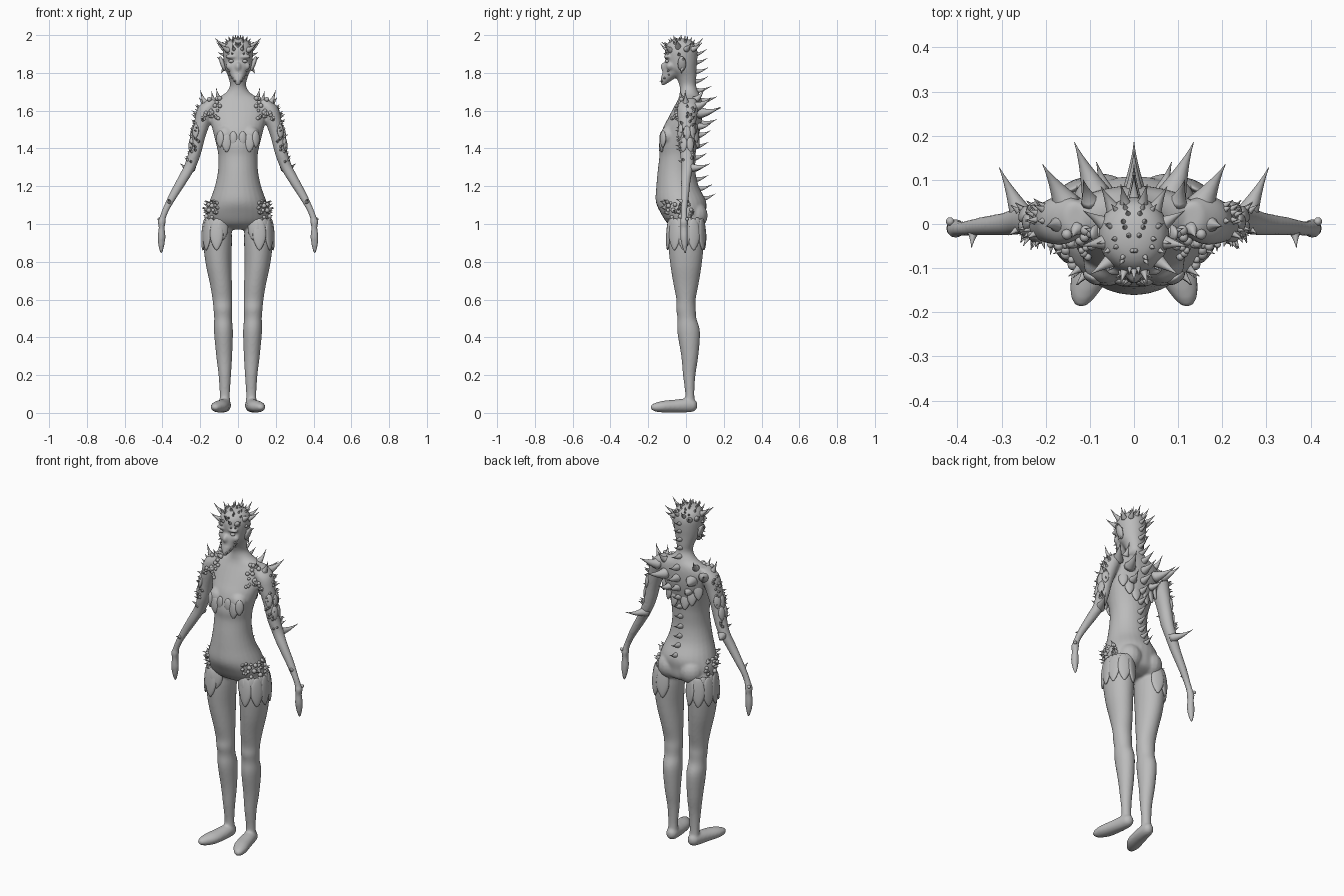
import bpy, bmesh, math, random
from mathutils import Vector, Matrix
from mathutils.bvhtree import BVHTree

if "Cube" in bpy.data.objects:
    bpy.data.objects.remove(bpy.data.objects["Cube"])

random.seed(4)
skin = bpy.data.materials.new("grey skin")
skin.diffuse_color = (0.5, 0.5, 0.5, 1)
skin.use_nodes = True
skin.node_tree.nodes["Principled BSDF"].inputs["Base Color"].default_value = skin.diffuse_color


def finish(name, bm):
    bmesh.ops.recalc_face_normals(bm, faces=bm.faces)
    mesh = bpy.data.meshes.new(name)
    bm.to_mesh(mesh)
    bm.free()
    mesh.materials.append(skin)
    for p in mesh.polygons:
        p.use_smooth = True
    obj = bpy.data.objects.new(name, mesh)
    bpy.context.collection.objects.link(obj)
    return obj


def skin_rings(bm, rings):
    loops = [[bm.verts.new(p) for p in r] for r in rings]
    n = len(loops[0])
    for a, b in zip(loops, loops[1:]):
        for i in range(n):
            bm.faces.new((a[i], a[(i + 1) % n], b[(i + 1) % n], b[i]))
    bm.faces.new(loops[0])
    bm.faces.new(loops[-1])


def loft(bm, rows, side=1, upright=False, n=28, steps=4):
    """Smooth tube through ellipses given as x, y, z, radius a, radius b."""
    def spline(a, b, c, d, t):
        return b + 0.5 * t * (c - a + t * (2*a - 5*b + 4*c - d + t * (3*(b - c) + d - a)))
    keys = [rows[0]] + rows + [rows[-1]]
    path = [[spline(*v, k / steps) for v in zip(*keys[i:i + 4])]
            for i in range(len(rows) - 1) for k in range(steps)] + [rows[-1]]
    rings = []
    for x, y, z, a, b in path:
        ring = []
        for i in range(n):
            c, s = a * math.cos(math.tau * i / n), b * math.sin(math.tau * i / n)
            ring.append((side * (x + c), y, z + s) if upright else (side * (x + c), y + s, z))
        rings.append(ring)
    skin_rings(bm, rings)


def ball(bm, pos, size, rot=Matrix(), u=16, v=10):
    bmesh.ops.create_uvsphere(bm, u_segments=u, v_segments=v, radius=1,
                              matrix=Matrix.Translation(pos) @ rot @ Matrix.Diagonal((*size, 1)))


def spike(bm, base, tip, r, bend=0.0, n=10):
    """Curved thorn with a flared foot."""
    base, tip = Vector(base), Vector(tip)
    q = (tip - base).to_track_quat('Z', 'Y')
    rings = []
    for k in range(8):
        t = k / 7
        c = base.lerp(tip, t) - Vector((0, 0, bend * math.sin(math.pi * t)))
        rad = r * (1 - t) ** 1.35 + 0.0008
        rings.append([c + q @ Vector((rad * math.cos(math.tau * i / n),
                                      rad * math.sin(math.tau * i / n), 0)) for i in range(n)])
    skin_rings(bm, rings)


def petal(bm, pos, normal, width, length, thick=0.012, flare=0.12):
    """Hanging scale with a pointed lower end; pos is its middle."""
    nrm = Vector(normal)
    nrm.z = 0
    nrm.normalize()
    down = (Vector((0, 0, -1)) + nrm * flare).normalized()
    tan = nrm.cross(down).normalized()
    out = down.cross(tan)
    res = bmesh.ops.create_uvsphere(bm, u_segments=16, v_segments=12, radius=1)
    for vert in res["verts"]:
        x, y, z = vert.co
        taper = 1 - 0.45 * max(z, 0) ** 2
        vert.co = Vector(pos) + tan * x * width * taper + out * y * thick + down * z * length / 2


# Body: torso, head, limbs and feet fused into one skin
bm = bmesh.new()
loft(bm, [(0, 0, .97, .08, .04), (0, 0, 1.0, .15, .095), (0, -.015, 1.06, .165, .12),
          (0, -.027, 1.12, .15, .133), (0, -.045, 1.2, .122, .112), (0, -.05, 1.28, .106, .1),
          (0, -.045, 1.36, .104, .096), (0, -.043, 1.42, .115, .1), (0, -.025, 1.5, .135, .1),
          (0, -.005, 1.56, .15, .09), (0, .012, 1.62, .155, .075), (0, .02, 1.66, .125, .062),
          (0, .018, 1.69, .07, .052), (0, .01, 1.73, .043, .044), (0, 0, 1.78, .052, .055),
          (0, -.02, 1.82, .068, .076), (0, -.025, 1.87, .077, .085), (0, -.026, 1.92, .08, .086),
          (0, -.026, 1.955, .068, .073), (0, -.026, 1.976, .04, .045), (0, -.026, 1.983, .008, .008)])
# Jaw, nose, lips
loft(bm, [(0, -.122, 1.735, .008, .008), (0, -.105, 1.76, .026, .03), (0, -.075, 1.8, .046, .05),
          (0, -.065, 1.85, .056, .05), (0, -.05, 1.88, .04, .03)])
ball(bm, (0, -.117, 1.832), (.016, .018, .024))
ball(bm, (0, -.114, 1.785), (.03, .016, .009))
for s in (1, -1):
    ball(bm, (s * .038, -.1, 1.885), (.03, .02, .01))
    ball(bm, (s * .045, -.085, 1.835), (.02, .02, .02))
    ball(bm, (s * .07, .045, 1.045), (.07, .07, .075))
    ball(bm, (s * .065, -.09, 1.47), (.05, .045, .05))
    loft(bm, [(.1, 0, 1.03, .06, .08), (.108, 0, .93, .076, .095), (.104, 0, .8, .069, .085),
              (.09, 0, .68, .058, .066), (.083, 0, .6, .052, .051), (.08, 0, .55, .05, .052),
              (.079, .005, .5, .047, .05), (.077, .014, .43, .05, .06), (.073, .02, .3, .042, .045),
              (.07, .017, .2, .033, .033), (.07, .02, .1, .027, .024), (.07, .02, .04, .03, .03)], s)
    loft(bm, [(.13, .015, 1.665, .025, .035), (.16, .01, 1.62, .05, .055), (.185, .005, 1.55, .045, .05),
              (.21, .005, 1.46, .037, .042), (.228, .005, 1.38, .034, .038), (.252, .008, 1.31, .033, .032),
              (.29, 0, 1.24, .031, .026), (.343, -.005, 1.15, .025, .021), (.38, -.01, 1.08, .019, .017),
              (.4, -.01, 1.03, .018, .018), (.404, -.01, 1.01, .021, .022), (.404, -.01, .98, .016, .019),
              (.405, -.01, .93, .021, .02), (.406, -.007, .88, .015, .014), (.406, -.004, .845, .005, .005)], s)
    loft(bm, [(.068, .06, .04, .01, .012), (.07, .045, .04, .028, .03), (.073, .01, .04, .036, .037),
              (.085, -.06, .036, .042, .034), (.1, -.12, .033, .043, .031), (.115, -.165, .03, .028, .022),
              (.12, -.187, .03, .01, .009)], s, upright=True)
body = finish("body", bm)
mod = body.modifiers.new("fuse", 'REMESH')
mod.mode, mod.voxel_size, mod.use_smooth_shade = 'VOXEL', 0.007, True
mod = body.modifiers.new("soften", 'SMOOTH')
mod.factor, mod.iterations = 0.5, 4
bpy.context.view_layer.update()
tree = BVHTree.FromObject(body, bpy.context.evaluated_depsgraph_get())


def around(cx, cy, z, deg):
    """Skin point and normal seen from a direction round a vertical axis."""
    a = math.radians(deg)
    d = Vector((math.cos(a), math.sin(a), 0))
    hit = tree.ray_cast(Vector((cx, cy, z)) + d * .35, -d)
    return (hit[0], hit[1]) if hit[0] else tree.find_nearest((cx, cy, z))[:2]


def flip(v, s):
    return Vector((v[0] * s, v[1], v[2]))


def thorn(bm, spot, s, length, r, lift=.35):
    """Small spike standing out of the skin."""
    p, n = spot
    d = (n + Vector((0, 0, lift))).normalized()
    spike(bm, flip(p - n * .006, s), flip(p + d * length, s), r)


# Spine spikes: height, tip y, foot radius
bm = bmesh.new()
for z, ty, r in [(1.91, .11, .014), (1.865, .115, .014), (1.815, .12, .015), (1.765, .115, .016),
                 (1.715, .135, .018), (1.66, .165, .022), (1.6, .185, .026), (1.54, .165, .023),
                 (1.48, .13, .02), (1.42, .12, .018), (1.36, .11, .018), (1.3, .115, .018),
                 (1.245, .12, .018), (1.195, .14, .018), (1.145, .155, .018)]:
    p, n = around(0, -.02, z, 90)
    spike(bm, p - Vector((0, .012, .01)), (0, ty, z + .015), r, .006)
finish("spine_spikes", bm)

# Large shoulder and elbow spikes
bm = bmesh.new()
for s in (1, -1):
    for base, tip, r in [((.085, .065, 1.59), (.135, .185, 1.62), .034),
                         ((.15, .04, 1.62), (.207, .135, 1.67), .034),
                         ((.06, .06, 1.52), (.085, .14, 1.54), .024),
                         ((.1, .05, 1.66), (.115, .1, 1.72), .02),
                         ((.17, .0, 1.64), (.2, -.005, 1.71), .02),
                         ((.13, -.01, 1.66), (.14, -.03, 1.705), .015),
                         ((.25, .01, 1.3), (.305, .128, 1.32), .03)]:
        spike(bm, flip(base, s), flip(tip, s), r, .01)
finish("shoulder_and_elbow_spikes", bm)

# Crown of horns and small scalp thorns
bm = bmesh.new()
for s in (1, -1):
    for base, tip, r in [((.06, -.04, 1.935), (.122, -.05, 1.985), .02),
                         ((.05, -.08, 1.92), (.1, -.115, 1.96), .018),
                         ((.065, .0, 1.925), (.115, .03, 1.965), .018),
                         ((.045, .03, 1.925), (.075, .085, 1.96), .018),
                         ((.068, -.035, 1.9), (.105, -.04, 1.91), .012),
                         ((.018, .04, 1.94), (.03, .09, 1.985), .014),
                         ((.02, -.1, 1.925), (.03, -.135, 1.955), .011)]:
        spike(bm, flip(base, s), flip(tip, s), r, .006)
    for i in range(16):
        a, d = i * 2.4, .012 + .065 * math.sqrt(i / 16)
        p, n = tree.ray_cast(Vector((abs(d * math.cos(a)), -.026 + d * math.sin(a), 2.1)), Vector((0, 0, -1)))[:2]
        thorn(bm, (p, n), s, .02, .007, .3)
spike(bm, (0, -.09, 1.93), (0, -.13, 1.965), .012)
finish("head_horns", bm)

# Ears, eyes and chin nubs
bm = bmesh.new()
for s in (1, -1):
    ball(bm, (s * .082, -.022, 1.848), (.012, .022, .042), Matrix.Rotation(s * .35, 4, 'Y'))
    spike(bm, (s * .08, -.02, 1.86), (s * .112, -.01, 1.885), .016)
    spike(bm, (s * .073, -.02, 1.83), (s * .09, -.025, 1.795), .012)
finish("ears", bm)
bm = bmesh.new()
for s in (1, -1):
    ball(bm, (s * .036, -.1, 1.862), (.014, .012, .009))
finish("eyes", bm)
bm = bmesh.new()
for s in (1, -1):
    for x, z in ((.028, 1.772), (.04, 1.79), (.046, 1.812), (.015, 1.757), (.03, 1.9), (.05, 1.9)):
        p, n = tree.ray_cast(Vector((x, -.4, z)), Vector((0, 1, 0)))[:2]
        thorn(bm, (p, n), s, .016, .007, .1)
finish("face_nubs", bm)

# Round warts and short thorns on shoulders, upper arms and hips
warts, thorns = bmesh.new(), bmesh.new()
for i in range(24):
    x, z = random.uniform(.085, .2), random.uniform(1.55, 1.67)
    hit = tree.ray_cast(Vector((x, -.5, z)), Vector((0, 1, 0)))
    if hit[0]:
        r = random.uniform(.007, .013)
        for s in (1, -1):
            ball(warts, flip(hit[0] + hit[1] * r * .4, s), (r, r, r), u=12, v=8)
for i in range(34):
    z = 1.33 + .3 * i / 34
    spot = around(.228 - (z - 1.38) * .22, .005, z, random.uniform(-110, 60))
    for s in (1, -1):
        thorn(thorns, spot, s, random.uniform(.016, .028), .009)
for i in range(30):
    spot = around(.08, -.01, random.uniform(1.0, 1.12), random.uniform(-75, 40))
    r = random.uniform(.008, .013)
    for s in (1, -1):
        if i % 2:
            ball(warts, flip(spot[0] + spot[1] * r * .4, s), (r, r, r), u=12, v=8)
        else:
            thorn(thorns, spot, s, .032, .012)
finish("warts", warts)
finish("small_thorns", thorns)

# Hanging scales under the chest, on the back, arms and hips
bm = bmesh.new()
for s in (1, -1):
    for x, z, w, l in ((.025, 1.45, .022, .08), (.06, 1.43, .028, .1), (.095, 1.45, .023, .09)):
        p, n = tree.ray_cast(Vector((x, -.5, z + .02)), Vector((0, 1, 0)))[:2]
        petal(bm, flip((p.x, p.y + .002, z), s), flip(n, s), w, l, flare=.02)
    for x, z in ((.035, 1.45), (.075, 1.48), (.11, 1.52)):
        p, n = tree.ray_cast(Vector((x, .5, z)), Vector((0, -1, 0)))[:2]
        petal(bm, flip(p, s), flip(n, s), .026, .1)
    for z, deg in ((1.49, -60), (1.48, 0), (1.49, 50), (1.42, -30), (1.42, 30)):
        p, n = around(.228 - (z - 1.38) * .22, .005, z, deg)
        petal(bm, flip(p, s), flip(n, s), .02, .08, .01)
finish("upper_scales", bm)
bm = bmesh.new()
for s in (1, -1):
    for z, l, w, degs in ((.945, .17, .036, (-85, -45, -8, 30, 68, 100)),
                          (.975, .12, .034, (-105, -65, -27, 12, 50, 85))):
        for deg in degs:
            p, n = around(.105, 0, z, deg)
            petal(bm, flip(p, s), flip(n, s), w, l, .012, .06)
finish("hip_scales", bm)
